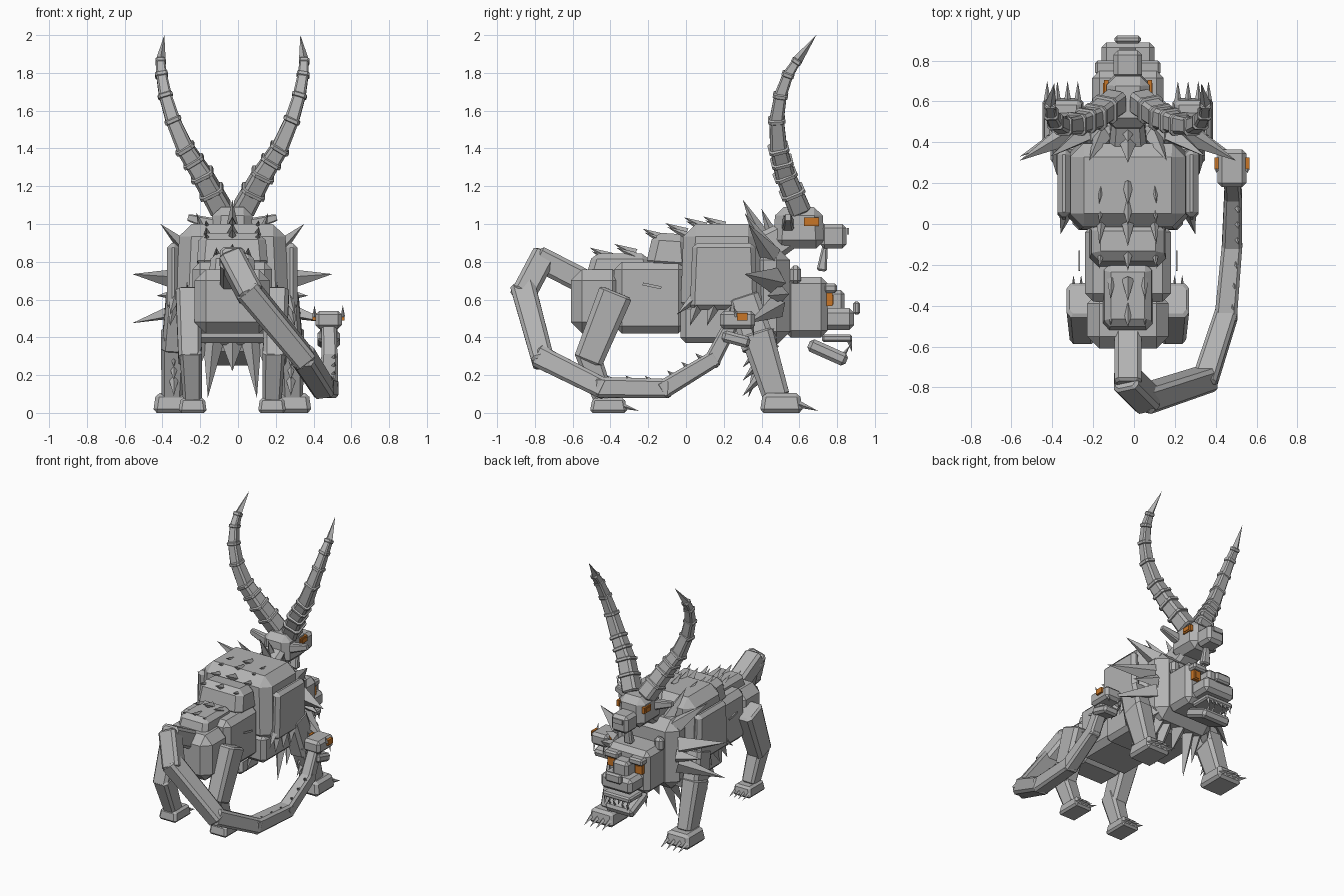
import bpy, bmesh, math
from mathutils import Vector, Matrix

if "Cube" in bpy.data.objects:
    bpy.data.objects.remove(bpy.data.objects["Cube"])

AXIS = -0.03  # x position of the body's symmetry plane


def material(name, rgb):
    m = bpy.data.materials.new(name)
    m.diffuse_color = (*rgb, 1)
    m.use_nodes = True
    m.node_tree.nodes["Principled BSDF"].inputs["Base Color"].default_value = m.diffuse_color
    return m


GREY = material("stone_grey", (0.45, 0.45, 0.45))
ORANGE = material("eye_orange", (0.58, 0.18, 0.02))


def box(bm, lo, hi, bevel=0.02, tilt=0, top=(1, 1)):
    """Chamfered box between two corners, tapered at the top, tilted about x."""
    lo, hi = Vector(lo), Vector(hi)
    verts = bmesh.ops.create_cube(bm, size=1)["verts"]
    size = hi - lo
    rot = Matrix.Rotation(math.radians(tilt), 3, 'X')
    for v in verts:
        t = top if v.co.z > 0 else (1, 1)
        p = Vector((v.co.x * size.x * t[0], v.co.y * size.y * t[1], v.co.z * size.z))
        v.co = rot @ p + (lo + hi) / 2
    if bevel:
        edges = list({e for v in verts for e in v.link_edges})
        bmesh.ops.bevel(bm, geom=edges, offset=bevel, segments=1,
                        profile=0.5, affect='EDGES')


def frame(a, b):
    d = (b - a).normalized()
    ref = Vector((1, 0, 0)) if abs(d.x) < 0.9 else Vector((0, 0, 1))
    u = (ref - d * ref.dot(d)).normalized()
    return d, u, d.cross(u)


def beam(bm, a, b, w0, w1, depth=1.0, cut=0.3):
    """Tapered limb with a chamfered square section (w = half width)."""
    a, b = Vector(a), Vector(b)
    d, u, v = frame(a, b)
    k = 1 - cut
    sec = [(1, k), (k, 1), (-k, 1), (-1, k), (-1, -k), (-k, -1), (k, -1), (1, -k)]
    e = min(0.012, (b - a).length * 0.2)
    rings = []
    for p, w in ((a, w0 * .8), (a + d * e, w0), (b - d * e, w1), (b, w1 * .8)):
        rings.append([bm.verts.new(p + u * w * s + v * w * depth * t) for s, t in sec])
    for r0, r1 in zip(rings, rings[1:]):
        for i in range(8):
            j = (i + 1) % 8
            bm.faces.new((r0[i], r0[j], r1[j], r1[i]))
    bm.faces.new(rings[0][::-1])
    bm.faces.new(rings[-1])


def spike(bm, a, b, r):
    """Four sided thorn."""
    a, b = Vector(a), Vector(b)
    d, u, v = frame(a, b)
    ring = [bm.verts.new(a + r * (u * s + v * t))
            for s, t in ((1, 0), (0, 1), (-1, 0), (0, -1))]
    tip = bm.verts.new(b)
    for i in range(4):
        bm.faces.new((ring[i], ring[(i + 1) % 4], tip))
    bm.faces.new(ring[::-1])


def finish(bm, name, mirror=False, mat=GREY, shift=AXIS):
    if mirror:
        dup = bmesh.ops.duplicate(bm, geom=bm.verts[:] + bm.edges[:] + bm.faces[:])["geom"]
        for g in dup:
            if isinstance(g, bmesh.types.BMVert):
                g.co.x *= -1
    bmesh.ops.recalc_face_normals(bm, faces=bm.faces[:])
    me = bpy.data.meshes.new(name)
    bm.to_mesh(me)
    bm.free()
    me.materials.append(mat)
    ob = bpy.data.objects.new(name, me)
    ob.location.x = shift
    bpy.context.collection.objects.link(ob)


def boxes(name, specs, mirror=False, mat=GREY, shift=AXIS):
    bm = bmesh.new()
    for s in specs:
        box(bm, *s)
    finish(bm, name, mirror, mat, shift)


def spikes(name, specs, mirror=False, shift=AXIS):
    bm = bmesh.new()
    for s in specs:
        spike(bm, *s)
    finish(bm, name, mirror, GREY, shift)


# Torso
boxes("chest", [((-.30, -.03, .52), (.30, .41, 1.0), .065, 0, (.93, .92)),
                ((-.27, -.03, .37), (.27, .38, .58), .03)])
boxes("shoulder_plate", [((.28, .02, .545), (.345, .38, .90), .025, 0, (1, .92))], True)
boxes("waist", [((-.21, -.38, .42), (.21, 0, .80), .04)])
boxes("rump", [((-.20, -.61, .42), (.20, -.33, .76), .06)])
boxes("back_plates", [((-.125, -.53, .72), (.125, -.17, .845), .03, 0, (.9, .8)),
                      ((-.19, -.21, .76), (.19, .03, .95), .04, -4, (.92, .75))])
boxes("flank_mark", [((.235, -.23, .665), (.243, -.13, .68), 0, -12)], True)

# Hind legs
bm = bmesh.new()
beam(bm, (.23, -.37, .64), (.225, -.52, .27), .07, .06, 1.3)
beam(bm, (.22, -.53, .34), (.21, -.43, .06), .06, .05, 1.1)
finish(bm, "hind_legs", True)
boxes("hind_paws", [((.135, -.51, 0), (.285, -.31, .08), .015, 0, (.85, .85))], True)

# Front legs
bm = bmesh.new()
beam(bm, (.29, .30, .62), (.31, .39, .34), .06, .065, 1.4)
beam(bm, (.31, .37, .43), (.32, .48, .08), .068, .055, 1.3)
finish(bm, "front_legs", True)
boxes("front_paws", [((.215, .39, 0), (.42, .62, .105), .02, 0, (.85, .85))], True)

# Claws and elbow tufts
spikes("claws", [((.245 + .05 * i, .60, .045), (.245 + .05 * i, .70, .01), .018) for i in range(4)]
       + [((.155 + .037 * i, -.33, .035), (.155 + .037 * i, -.25, .01), .014) for i in range(4)], True)
spikes("elbow_tufts", [((.31, .39, z), (.31, .30, z - .1), .03) for z in (.34, .27, .19)], True)

# Neck and mane
boxes("neck", [((-.25, .34, .36), (.25, .55, .88), .07)])
spikes("side_mane", [((.24, .47, .70), (.53, .31, .735), .07),
                     ((.24, .48, .56), (.53, .33, .475), .06),
                     ((.20, .45, .83), (.38, .33, 1.0), .06),
                     ((.12, .44, .85), (.19, .31, 1.06), .05),
                     ((.24, .50, .63), (.40, .43, .62), .05),
                     ((.20, .46, .44), (.34, .36, .30), .05),
                     ((.10, .42, .38), (.13, .33, .08), .055),
                     ((.16, .44, .40), (.19, .35, .2), .05)], True)
spikes("centre_mane", [((0, .44, .86), (0, .30, 1.13), .06),
                       ((0, .48, .88), (0, .40, 1.08), .05),
                       ((0, .44, .38), (0, .36, .22), .06)])
spikes("plate_fringe", [((.31, .06 + .09 * i, .57), (.33, .02 + .09 * i, .46), .035)
                        for i in range(4)]
       + [((.30, .06, .62), (.33, -.05, .52), .035)], True)

# Thorns along the back
spine = [(-.40, .82), (-.27, .84), (-.12, .92), (.0, .95), (.1, .98), (.2, .985)]
spikes("spine_thorns", [((0, y, z), (0, y - .11, z + .055), .03) for y, z in spine])
spikes("side_thorns", [((.13 if y > -.2 else .08, y, z - .01),
                        (.14 if y > -.2 else .085, y - .1, z + .035), .022)
                       for y, z in spine], True)

# Big cat head
boxes("cat_head", [((-.175, .52, .40), (.175, .75, .72), .035),
                   ((-.065, .72, .53), (.065, .84, .65), .02),
                   ((-.13, .72, .44), (.13, .89, .555), .025),
                   ((-.115, .72, .375), (.115, .88, .415), .01)])
boxes("cat_nose", [((-.065, .885, .52), (.065, .922, .59), .012)])
boxes("cat_jaw", [((-.115, .64, .285), (.115, .86, .355), .018, -24)])
boxes("cat_brows", [((.045, .73, .635), (.16, .80, .685), .012)], True)
boxes("cat_ears", [((.12, .55, .68), (.19, .61, .78), .02)], True)
boxes("cat_eyes", [((.085, .74, .565), (.145, .775, .635), 0),
                   ((.1, .77, .575), (.13, .78, .625), 0)], True, ORANGE)
spikes("cat_teeth", [((x, .865, .385), (x, .88, tip), .015)
                     for x, tip in ((.095, .32), (.055, .345), (.02, .345))]
       + [((x, .83, .30), (x, .87, .36), .013) for x in (.035, .075)], True)

# Goat head
bm = bmesh.new()
beam(bm, (0, .34, .82), (0, .57, .96), .10, .075)
finish(bm, "goat_neck")
boxes("goat_head", [((-.11, .46, .87), (.11, .735, 1.09), .045, 0, (.95, .9)),
                    ((-.07, .71, .87), (.07, .85, 1.0), .022)])
boxes("goat_nose", [((-.04, .853, .945), (.04, .862, .98), 0)])
boxes("goat_eyes", [((.095, .625, .99), (.117, .705, 1.035), 0),
                    ((.11, .64, 1.0), (.121, .69, 1.025), 0)], True, ORANGE)
bm = bmesh.new()
beam(bm, (.09, .54, .995), (.235, .54, 1.035), .034, .02, .9)
finish(bm, "goat_ears", True)
boxes("goat_beard", [((-.035, .70, .75), (.035, .755, .89), .01, -8, (.6, .5))])

# Curved horns with rings
path = [(.06, .60, 1.08), (.16, .525, 1.26), (.25, .49, 1.40), (.315, .48, 1.55),
        (.355, .50, 1.68), (.375, .54, 1.79), (.38, .585, 1.86)]
wid = [.058, .052, .045, .038, .033, .028, .023]
bm = bmesh.new()
for i in range(6):
    a, b = Vector(path[i]), Vector(path[i + 1])
    d = (b - a).normalized()
    beam(bm, a - d * .01, b + d * .01, wid[i], wid[i + 1])
    for f in ((.5, 1) if i < 2 else (1,)):
        c, w = a.lerp(b, f), wid[i] + (wid[i + 1] - wid[i]) * f
        beam(bm, c - d * .014, c + d * .014, w * 1.2, w * 1.2)
spike(bm, path[-1], (.36, .69, 2.0), .028)
finish(bm, "horns", True)

# Serpent tail
path = [(-.03, -.55, .70), (-.03, -.765, .81), (.06, -.855, .64), (.35, -.76, .29),
        (.45, -.45, .135), (.48, -.11, .13), (.485, .14, .28), (.48, .24, .47)]
wid = [.066, .066, .066, .06, .055, .05, .043, .038]
bm = bmesh.new()
for i in range(7):
    a, b = Vector(path[i]), Vector(path[i + 1])
    d = (b - a).normalized()
    beam(bm, a - d * .03, b + d * .03, wid[i], wid[i + 1])
finish(bm, "tail", shift=0)
spikes("tail_scales", [(Vector(path[i]).lerp(Vector(path[i + 1]), f) + Vector((.02, 0, .03)),
                        Vector(path[i]).lerp(Vector(path[i + 1]), f) + Vector((.03, -.04, .065)), .02)
                       for i in (4, 5) for f in (.2, .5, .8)], shift=0)

# Serpent head
boxes("serpent_head", [((.41, .18, .445), (.55, .365, .54), .02)], shift=0)
boxes("serpent_jaw", [((.42, .19, .36), (.54, .34, .42), .015, -15)], shift=0)
boxes("serpent_eyes", [((x, .27, .49), (x + .02, .325, .53), 0) for x in (.395, .545)],
      mat=ORANGE, shift=0)
spikes("serpent_thorns", [((x, .27, .51), (x, .25, .57), .012) for x in (.405, .555)]
       + [((x, .35, .46), (x, .36, .40), .01) for x in (.44, .52)], shift=0)
